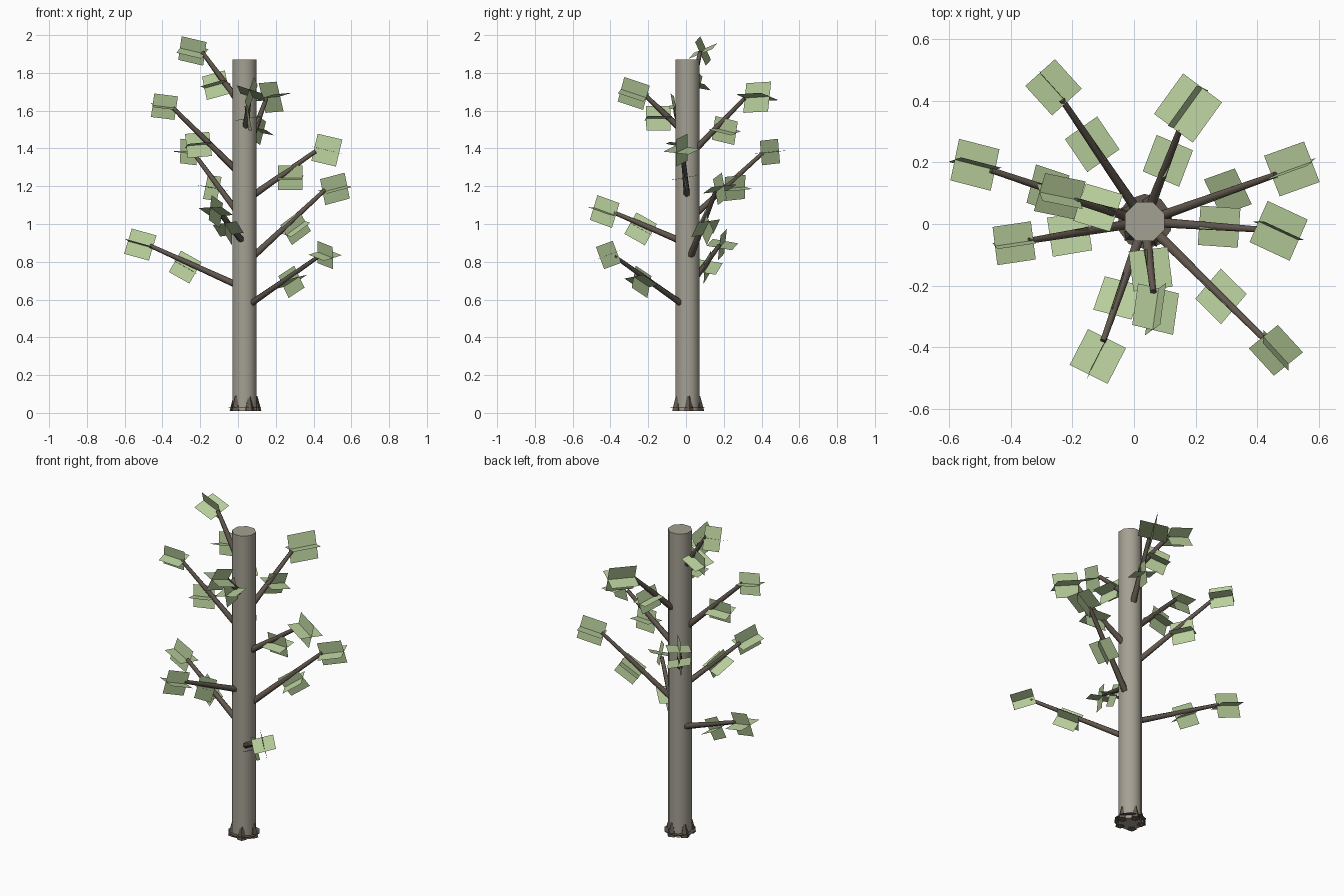
import bpy, bmesh, math
from mathutils import Matrix, Vector

if "Cube" in bpy.data.objects:
    bpy.data.objects.remove(bpy.data.objects["Cube"])

def mat(name, c):
    m = bpy.data.materials.new(name)
    m.diffuse_color = (*c, 1)
    m.use_nodes = True
    m.node_tree.nodes["Principled BSDF"].inputs["Base Color"].default_value = m.diffuse_color
    return m

BARK = mat("bark", (0.37, 0.35, 0.29))
TWIG = mat("twig", (0.12, 0.095, 0.075))
LEAF = mat("leaf", (0.48, 0.62, 0.33))
CENTRE = Vector((0.035, 0.008, 0))
UP = Vector((0, 0, 1))

def finish(bm, name, m, smooth=False):
    me = bpy.data.meshes.new(name)
    # smooth sides, flat end caps
    for f in bm.faces:
        f.smooth = smooth and len(f.verts) == 4
    bm.to_mesh(me)
    bm.free()
    me.materials.append(m)
    ob = bpy.data.objects.new(name, me)
    bpy.context.collection.objects.link(ob)

def cone(name, a, b, r1, r2, sides, m, spin=0.0, smooth=True):
    d = b - a
    bm = bmesh.new()
    M = (Matrix.Translation((a + b) / 2) @ d.to_track_quat('Z', 'Y').to_matrix().to_4x4()
         @ Matrix.Rotation(spin, 4, 'Z'))
    bmesh.ops.create_cone(bm, cap_ends=True, segments=sides, radius1=r1, radius2=r2,
                          depth=d.length, matrix=M)
    finish(bm, name, m, smooth)

def leaf(name, pos, yaw, pitch, roll, size):
    # two square cards crossing along the outward axis
    bm = bmesh.new()
    R = (Matrix.Translation(pos) @ Matrix.Rotation(yaw, 4, 'Z')
         @ Matrix.Rotation(math.radians(-pitch), 4, 'Y')
         @ Matrix.Rotation(math.radians(roll), 4, 'X'))
    for turn in (0, math.pi / 2):
        bmesh.ops.create_grid(bm, x_segments=1, y_segments=1, size=size / 2,
                              matrix=R @ Matrix.Rotation(turn, 4, 'X'))
    finish(bm, name, LEAF)

# trunk
cone("trunk", CENTRE + UP * 0.01, CENTRE + UP * 1.87, 0.069, 0.069, 8, BARK, math.pi / 8)

# root flare: thin collar and small pointed roots
cone("root_collar", CENTRE + UP * 0.028, CENTRE + UP * 0.032, 0.09, 0.09, 10, TWIG, 0, False)
for i in range(5):
    a = math.radians(6 + 72 * i)
    out = Vector((math.cos(a), math.sin(a), 0))
    cone(f"root_{i}", CENTRE + out * 0.062 + UP * 0.01, CENTRE + out * 0.058 + UP * 0.09,
         0.028, 0.01, 5, TWIG, a, False)

# branches spiral up the trunk:
# base height, tip, tip-leaf twist, pitch and size, mid-leaf pitch
BRANCHES = [
    (0.58, (0.43, -0.38, 0.83), -3, -15, 0.125, 25),
    (0.68, (-0.465, 0.175, 0.885), 4, 15, 0.14, 28),
    (0.83, (0.46, 0.16, 1.18), 0, 14, 0.142, 35),
    (0.915, (-0.10, -0.38, 1.06), -8, 18, 0.138, 28),
    (1.05, (-0.235, 0.405, 1.375), 8, 5, 0.13, 5),
    (1.155, (0.41, -0.018, 1.385), -21, -12, 0.147, 0),
    (1.29, (-0.345, -0.055, 1.615), -1, 7, 0.127, -5),
    (1.40, (0.15, 0.31, 1.665), -15, 3, 0.162, -13),
    (1.515, (0.063, -0.22, 1.685), -15, 18, 0.143, 0),
    (1.67, (-0.19, 0.075, 1.91), 5, 13, 0.138, -15),
]
for i, (z, tip, twist, pitch, size, mid_pitch) in enumerate(BRANCHES):
    tip = Vector(tip)
    out = tip - CENTRE
    out.z = 0
    reach = out.length
    out.normalize()
    az = math.atan2(out.y, out.x)
    base = CENTRE + out * 0.05 + UP * z
    drop = 0.075 * (tip.z - z) / reach
    cone(f"branch_{i}", base, tip, 0.018, 0.011, 6, TWIG)
    leaf(f"tip_leaf_{i}", tip + out * (size * 0.75 - 0.05) + UP * 0.006,
         az + math.radians(twist), pitch, 14 - 4 * i, size)
    leaf(f"mid_leaf_{i}", base.lerp(tip, 0.59) - UP * drop, az, mid_pitch, 10, 0.13)
